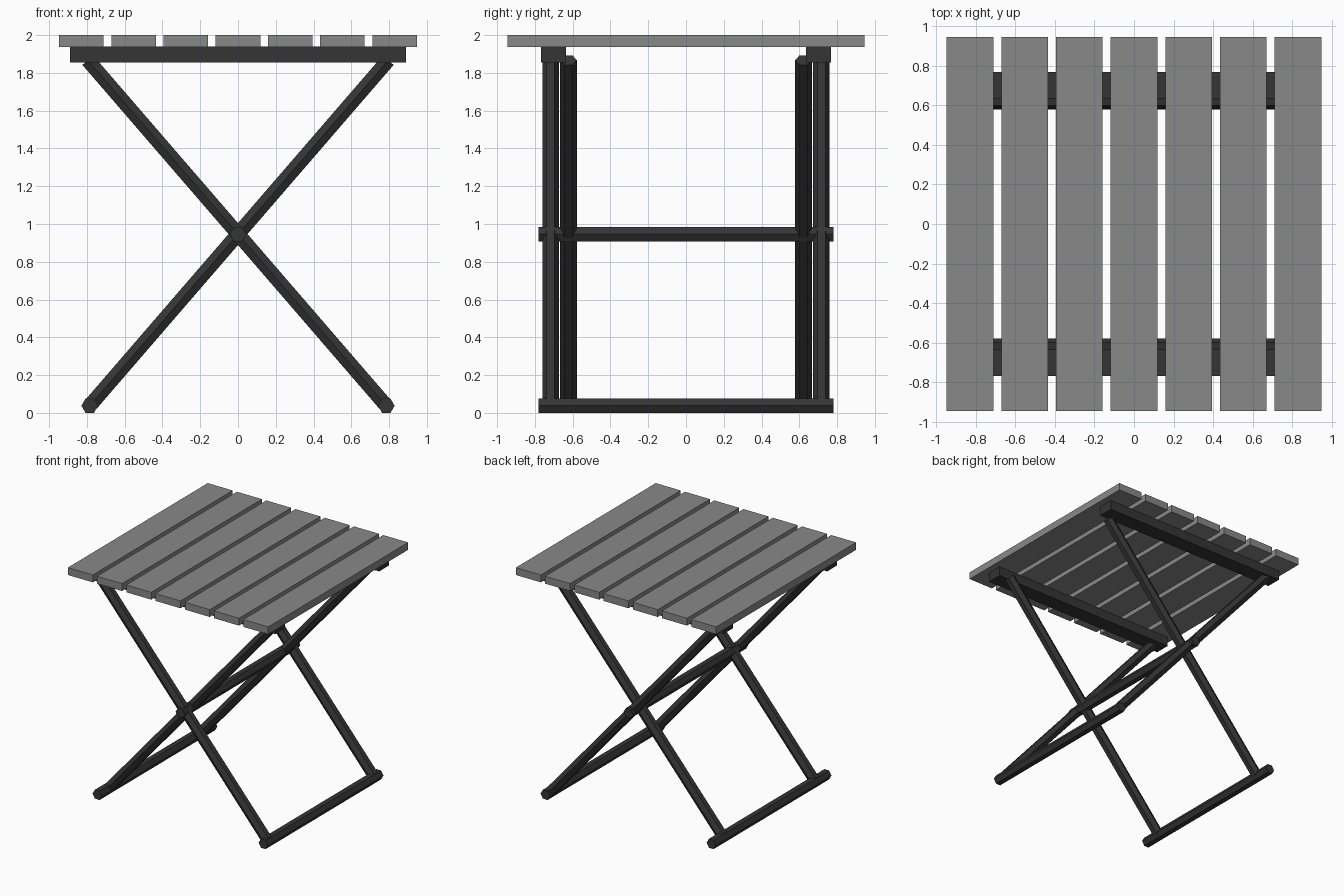
import bpy, bmesh, math
from mathutils import Vector, Matrix

if "Cube" in bpy.data.objects:
    bpy.data.objects.remove(bpy.data.objects["Cube"])


def material(name, v):
    m = bpy.data.materials.new(name)
    m.diffuse_color = (v, v, v, 1)
    m.use_nodes = True
    m.node_tree.nodes["Principled BSDF"].inputs["Base Color"].default_value = m.diffuse_color
    return m


GREY = material("grey slats", 0.25)
DARK = material("dark frame", 0.035)


def finish(name, bm, mat):
    me = bpy.data.meshes.new(name)
    bm.to_mesh(me)
    bm.free()
    me.materials.append(mat)
    ob = bpy.data.objects.new(name, me)
    bpy.context.collection.objects.link(ob)


def box(name, lo, hi, mat):
    lo, hi = Vector(lo), Vector(hi)
    bm = bmesh.new()
    bmesh.ops.create_cube(bm, size=1, matrix=Matrix.Translation((lo + hi) / 2)
                          @ Matrix.Diagonal((*(hi - lo), 1)))
    finish(name, bm, mat)


def hex_bar(name, a, b, corner, r=0.044):
    # six-sided bar from a to b with a corner pointing along the given direction
    a, b = Vector(a), Vector(b)
    z = (b - a).normalized()
    x = Vector(corner)
    y = z.cross(x)
    rot = Matrix((x, y, z)).transposed().to_4x4()
    bm = bmesh.new()
    ring = [[bm.verts.new(p + rot @ Vector((r * math.cos(k * math.pi / 3),
                                            r * math.sin(k * math.pi / 3), 0)))
             for k in range(6)] for p in (a, b)]
    for k in range(6):
        j = (k + 1) % 6
        bm.faces.new((ring[0][k], ring[0][j], ring[1][j], ring[1][k]))
    bm.faces.new(ring[0][::-1])
    bm.faces.new(ring[1])
    finish(name, bm, mat=DARK)


# table top slats
for i in range(7):
    c = (i - 3) * 0.2765
    box(f"slat_{i + 1}", (c - 0.118, -0.945, 1.937), (c + 0.118, 0.945, 2.0), GREY)

for s, side in ((-1, "front"), (1, "back")):
    # rails under the slats
    y0, y1 = sorted((s * 0.635, s * 0.768))
    box(f"{side}_rail", (-0.89, y0, 1.855), (0.89, y1, 1.94), DARK)
    # crossed legs: outer pair and inner pair
    for d, y, kind in ((1, 0.717, "outer"), (-1, 0.622, "inner")):
        hex_bar(f"{side}_{kind}_leg", (d * 0.785, s * y, 0.038),
                (-d * 0.795, s * y, 1.867), (0, 1, 0))

# foot bars and centre axle
for x, z, name in ((-0.785, 0.038, "left_foot_bar"), (0.785, 0.038, "right_foot_bar"),
                   (0, 0.946, "centre_axle")):
    hex_bar(name, (x, -0.78, z), (x, 0.78, z), (1, 0, 0))
